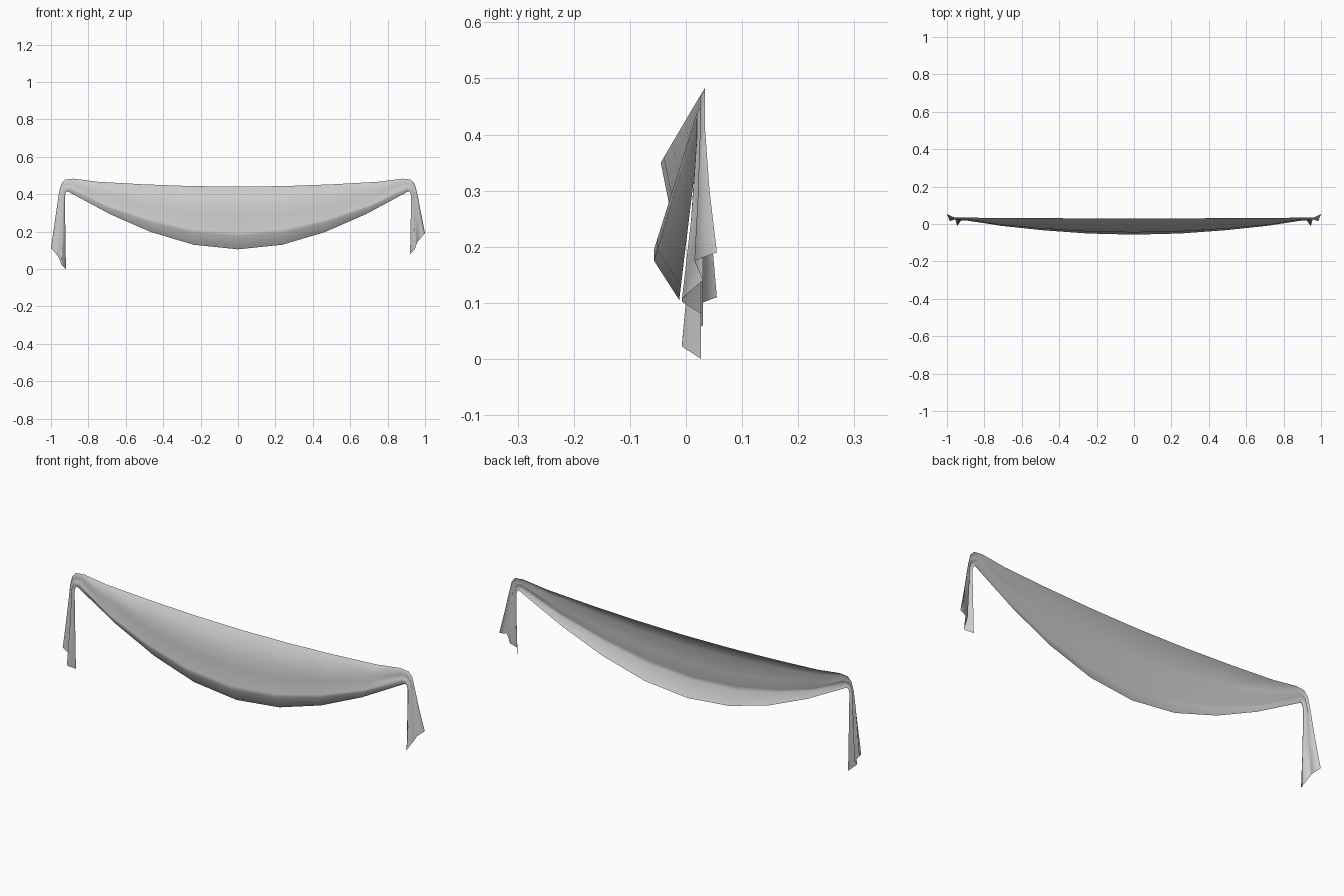
import bpy, bmesh
from mathutils import Vector, Matrix

if "Cube" in bpy.data.objects:
    bpy.data.objects.remove(bpy.data.objects["Cube"])

# Cloth cross-section at the middle of the swag (y, z), top edge to bottom edge
MIDDLE = [(.03, .44), (-.045, .35), (-.03, .275), (-.057, .195), (-.057, .175), (-.012, .105)]
# Sag factor of each swag column, middle to end
SAG = [1, .92, .70, .39]
SWAG_X = [0, .26, .51, .75]
# Gathered pleats where the cloth turns over its support
PLEAT_Y = [.034, .025, .031, .02, .019, .025]
# Bend stations: outer (x, z) and inner (x, z)
BENDS = [((.88, .483), (.905, .412)),
         ((.925, .478), (.914, .415)),
         ((.945, .455), (.921, .408)),
         ((.957, .41), (.926, .39))]
# Zigzag lower hem of a hanging tail
HEM = [(1.0, .055, .19), (.985, .015, .175), (.957, .03, .14),
       (.946, -.007, .108), (.942, -.007, .102), (.92, .027, .08)]
ROWS = len(MIDDLE)


def bend_column(outer, inner):
    col = []
    for i, y in enumerate(PLEAT_Y):
        t = i / (ROWS - 1)
        col.append(Vector((outer[0] + (inner[0] - outer[0]) * t, y,
                           outer[1] + (inner[1] - outer[1]) * t)))
    return col


def half(drop):
    """Columns from the middle to the hem of one side."""
    bends = [bend_column(*b) for b in BENDS]
    cols = []
    for x, s in zip(SWAG_X, SAG):
        col = []
        for i, (y, z) in enumerate(MIDDLE):
            end = bends[0][i]
            # bottom row reaches slightly less far out than the top row
            px = x * (1 - .09 * i / (ROWS - 1))
            col.append(Vector((px, end.y + (y - end.y) * s, end.z + (z - end.z) * s)))
        cols.append(col)
    cols += bends
    hem = [Vector(h) - Vector((0, 0, drop)) for h in HEM]
    mid = []
    for a, b in zip(bends[-1], hem):
        p = a.lerp(b, .5)
        p.y = a.y + (b.y - a.y) * .38
        mid.append(p)
    return cols + [mid, hem]


# Draped cloth: longer tail on the left, shorter on the right
mirror = Matrix.Scale(-1, 4, (1, 0, 0))
left = [[mirror @ p for p in col] for col in half(.08)]
columns = left[:0:-1] + half(0)

bm = bmesh.new()
grid = [[bm.verts.new(p) for p in col] for col in columns]
for a, b in zip(grid, grid[1:]):
    for i in range(ROWS - 1):
        bm.faces.new((a[i], a[i + 1], b[i + 1], b[i]))
mesh = bpy.data.meshes.new("draped_cloth")
bm.to_mesh(mesh)
bm.free()
cloth = bpy.data.objects.new("draped_cloth", mesh)
bpy.context.collection.objects.link(cloth)
for p in mesh.polygons:
    p.use_smooth = True
